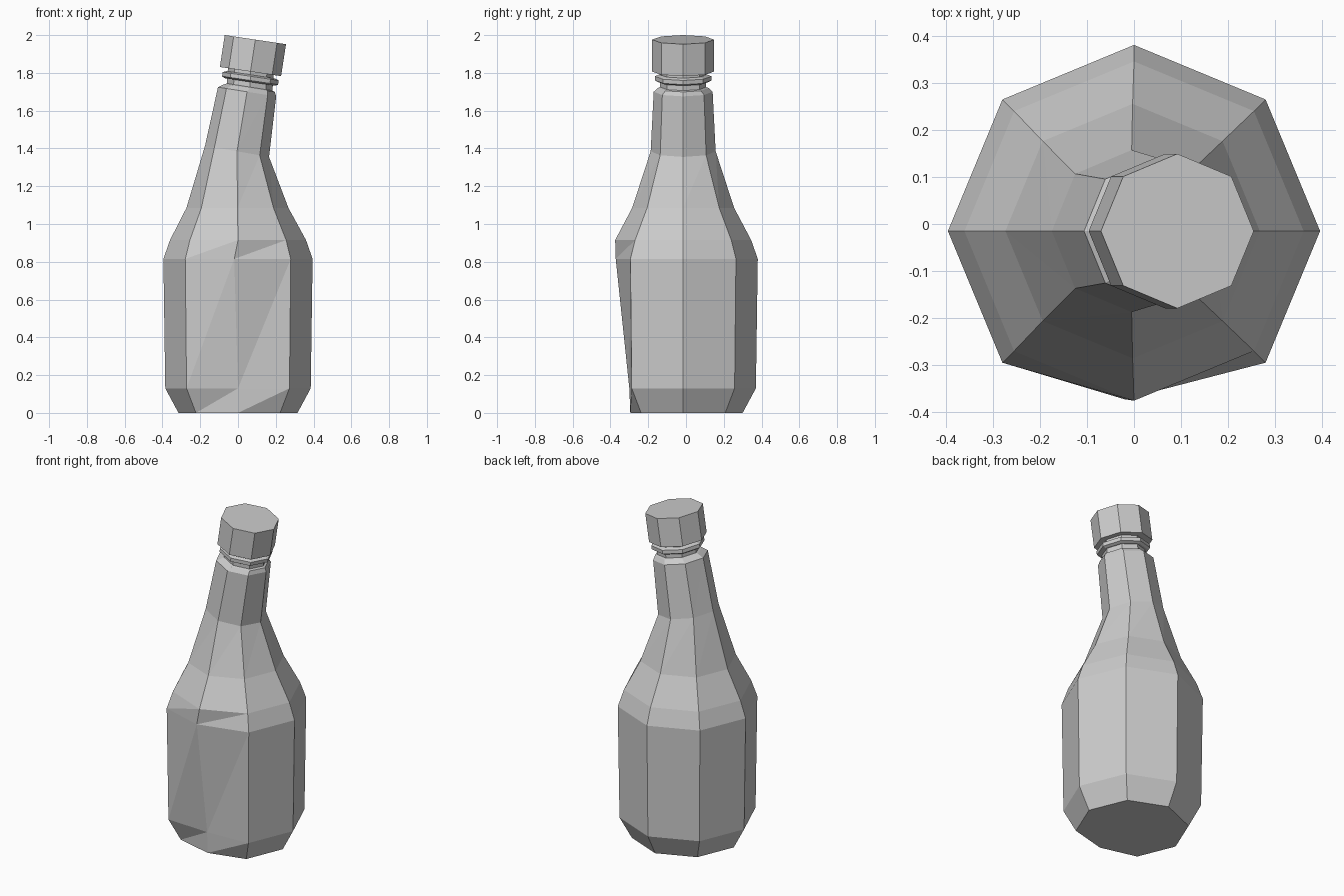
import bpy, bmesh
from math import sin, cos, pi, radians

SIDES = 8
FRONT = 6            # index of the corner that points to -y
CENTRE_Y = -0.015

cube = bpy.data.objects.get("Cube")
if cube:
    bpy.data.objects.remove(cube, do_unlink=True)

grey = bpy.data.materials.new("plain_grey")
grey.use_nodes = True
grey.diffuse_color = (0.6, 0.6, 0.6, 1)
grey.node_tree.nodes["Principled BSDF"].inputs["Base Color"].default_value = (0.6, 0.6, 0.6, 1)


def loft(name, rings, flattened=None):
    """Octagonal rings (centre x, centre z, radius, tilt in degrees) joined into a closed solid.
    flattened gives a moved front corner (x, y) for some ring numbers."""
    flattened = flattened or {}
    bm = bmesh.new()
    loops = []
    for n, (cx, cz, r, tilt) in enumerate(rings):
        t = radians(tilt)
        loop = []
        for i in range(SIDES):
            a = 2 * pi * i / SIDES
            u = r * cos(a)
            x, y, z = cx + u * cos(t), CENTRE_Y + r * sin(a), cz - u * sin(t)
            if i == FRONT and n in flattened:
                x, y = flattened[n]
            loop.append(bm.verts.new((x, y, z)))
        loops.append(loop)
    sides = []
    for low, high in zip(loops, loops[1:]):
        for i in range(SIDES):
            j = (i + 1) % SIDES
            sides.append(bm.faces.new((low[i], low[j], high[j], high[i])))
    bm.faces.new(loops[0][::-1])
    bm.faces.new(loops[-1])
    # Consistent diagonals for the slightly twisted side panels
    bmesh.ops.triangulate(bm, faces=sides, quad_method='FIXED')
    mesh = bpy.data.meshes.new(name)
    bm.to_mesh(mesh)
    bm.free()
    mesh.materials.append(grey)
    obj = bpy.data.objects.new(name, mesh)
    bpy.context.collection.objects.link(obj)
    return obj


# Body, shoulder and bent neck, with the lower front pressed nearly flat
loft("bottle", [
    (0, 0, 0.315, 0),
    (0, 0.13, 0.385, 0),
    (0, 0.815, 0.395, 0),
    (0, 0.915, 0.36, 0),
    (-0.003, 1.085, 0.27, 0),
    (-0.005, 1.385, 0.172, 10),
    (0.048, 1.70, 0.156, 9),
    (0.062, 1.72, 0.134, 9),
    (0.062, 1.725, 0.122, 9),
    (0.068, 1.82, 0.122, 8.5),
], {0: (0, -0.295), 1: (0, -0.30), 2: (-0.02, -0.372)})

# Thin ring around the neck
loft("neck_collar", [
    (0.063, 1.752, 0.135, 8.5),
    (0.064, 1.760, 0.150, 8.5),
    (0.067, 1.782, 0.150, 8.5),
    (0.068, 1.790, 0.130, 8.5),
])

# Screw cap
loft("cap", [
    (0.066, 1.807, 0.164, 8.5),
    (0.092, 1.976, 0.164, 8.5),
])
